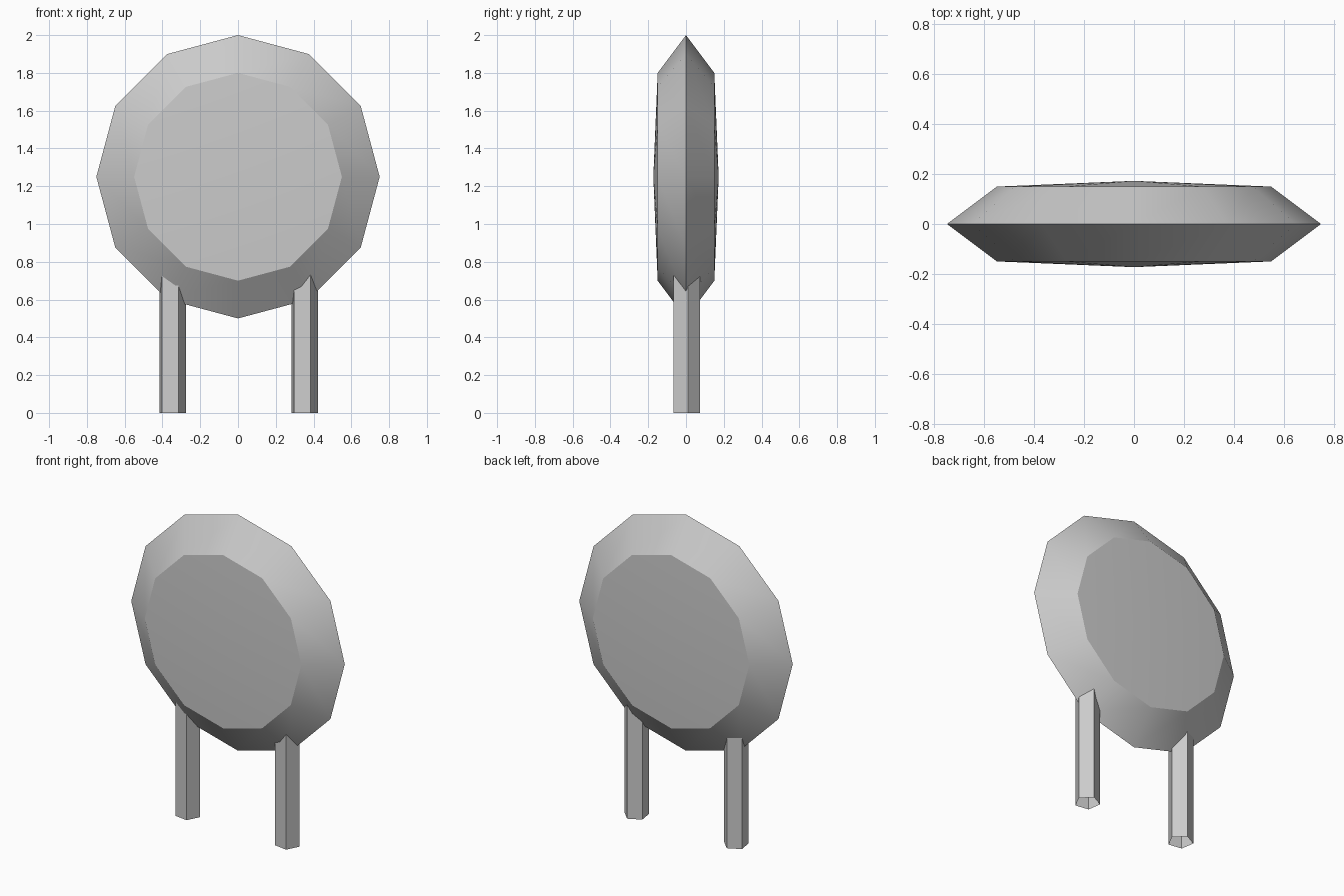
import bpy, bmesh
from math import radians
from mathutils import Matrix, Vector

if "Cube" in bpy.data.objects:
    bpy.data.objects.remove(bpy.data.objects["Cube"])


def add_object(name, bm, location):
    bmesh.ops.recalc_face_normals(bm, faces=bm.faces)
    mesh = bpy.data.meshes.new(name)
    bm.to_mesh(mesh)
    bm.free()
    obj = bpy.data.objects.new(name, mesh)
    obj.location = location
    bpy.context.collection.objects.link(obj)
    return obj


# Disc: a bevelled lens profile (radius, depth) spun in 12 steps about the y axis
profile = [(0, -0.173), (0.55, -0.15), (0.75, 0), (0.55, 0.15), (0, 0.173)]
bm = bmesh.new()
verts = [bm.verts.new((r, y, 0)) for r, y in profile]
edges = [bm.edges.new(pair) for pair in zip(verts, verts[1:])]
bmesh.ops.spin(bm, geom=verts + edges, cent=(0, 0, 0), axis=(0, 1, 0),
               angle=radians(360), steps=12)
bmesh.ops.remove_doubles(bm, verts=bm.verts, dist=0.001)
disc = add_object("disc", bm, (0, 0, 1.25))
bpy.context.view_layer.objects.active = disc
disc.select_set(True)
bpy.ops.object.shade_smooth_by_angle(angle=radians(30))

# Legs: open-ended five-sided tubes whose tops are buried in the disc
LEG_HEIGHT = 0.8
LEG_RADIUS = 0.075
for name, x in (("left_leg", -0.35), ("right_leg", 0.35)):
    bm = bmesh.new()
    ring = [bm.verts.new(Matrix.Rotation(radians(9 + 72 * i), 3, 'Z') @ Vector((LEG_RADIUS, 0, 0)))
            for i in range(5)]
    rim = [bm.edges.new((ring[i], ring[(i + 1) % 5])) for i in range(5)]
    top = bmesh.ops.extrude_edge_only(bm, edges=rim)["geom"]
    bmesh.ops.translate(bm, vec=(0, 0, LEG_HEIGHT),
                        verts=[g for g in top if isinstance(g, bmesh.types.BMVert)])
    add_object(name, bm, (x, 0, 0))
